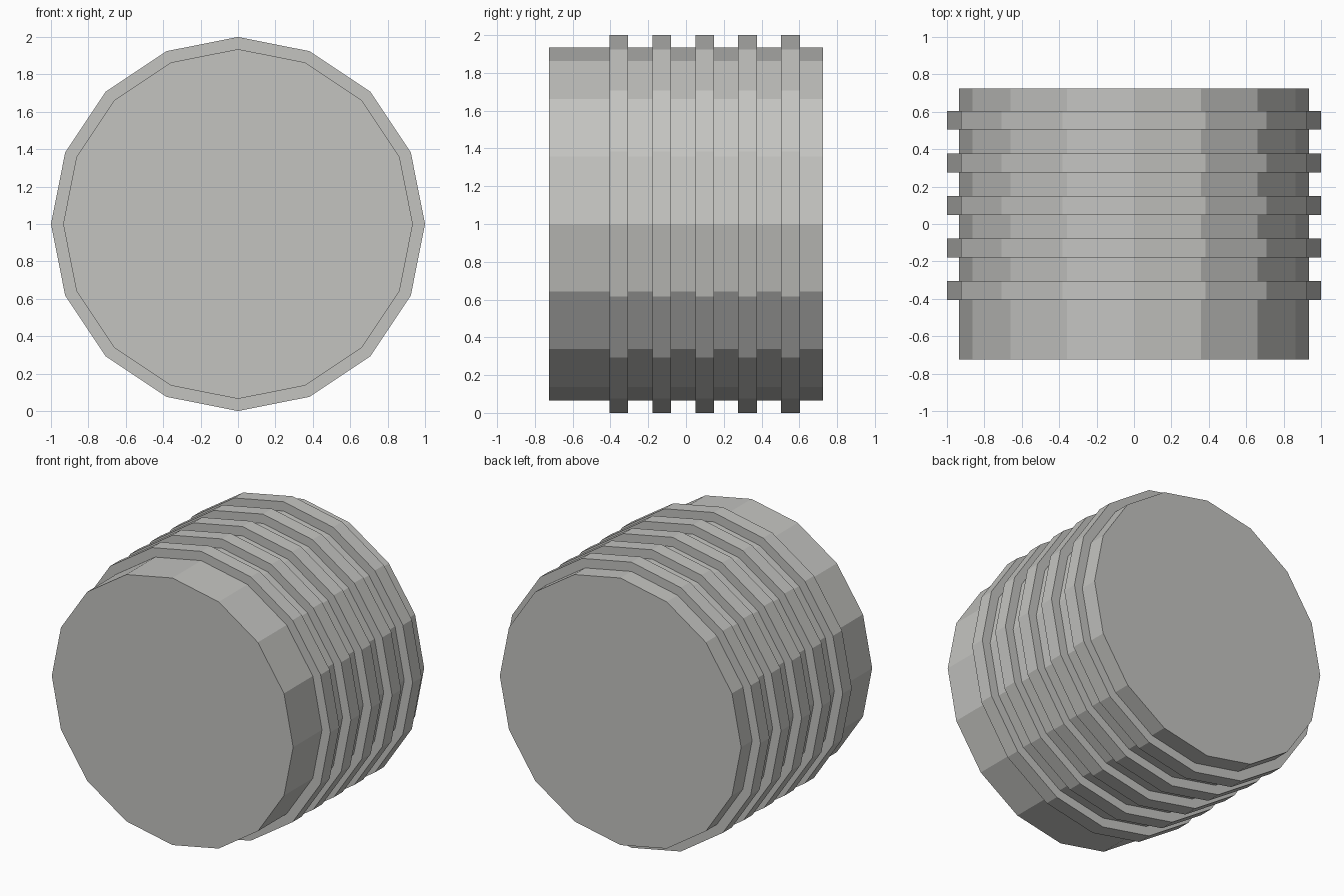
import bpy
from math import pi

cube = bpy.data.objects.get("Cube")
if cube:
    bpy.data.objects.remove(cube, do_unlink=True)

# Single flat grey
grey = bpy.data.materials.new("light_grey")
grey.use_nodes = True
colour = (0.55, 0.55, 0.53, 1)
grey.diffuse_color = colour
grey.node_tree.nodes["Principled BSDF"].inputs["Base Color"].default_value = colour

SIDES = 16


def drum(name, radius, depth, y):
    """Flat-sided cylinder lying along y."""
    bpy.ops.mesh.primitive_cylinder_add(
        vertices=SIDES, radius=radius, depth=depth,
        location=(0, y, 1), rotation=(pi / 2, 0, 0))
    obj = bpy.context.object
    obj.name = name
    obj.data.materials.append(grey)
    return obj


# Main body
drum("barrel", 0.935, 1.45, 0)

# Five evenly spaced raised bands
for i in range(5):
    drum(f"band_{i + 1}", 1.0, 0.1, -0.356 + 0.2275 * i)
